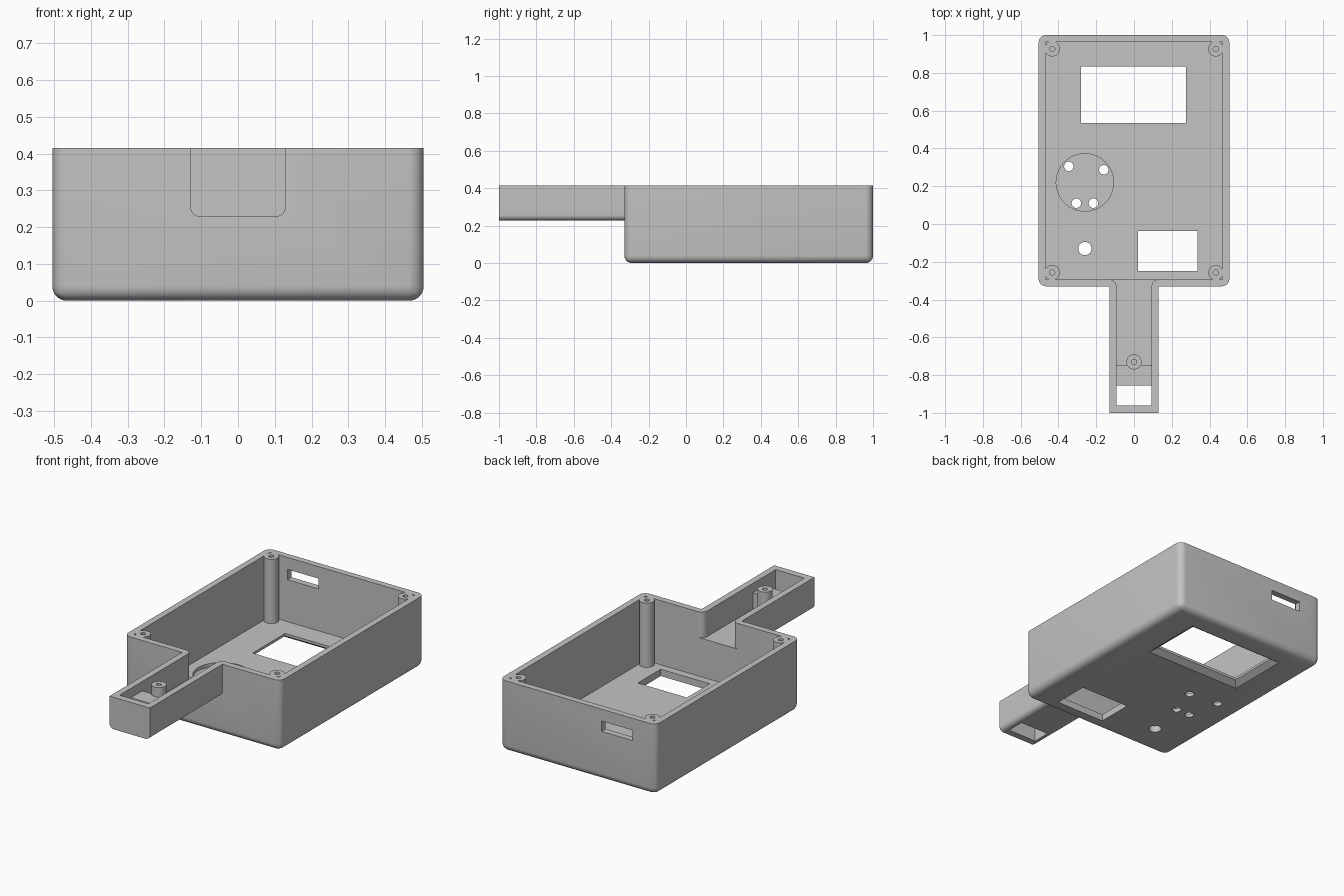
import bpy
import bmesh
from math import cos, sin, pi

if "Cube" in bpy.data.objects:
    bpy.data.objects.remove(bpy.data.objects["Cube"], do_unlink=True)

RIM = 0.415      # height of the open rim
WALL = 0.037     # wall thickness
FLOOR = 0.04     # floor thickness
GRIP_Z = 0.228   # underside of the handle

grey = bpy.data.materials.new("plain grey")
grey.use_nodes = True
grey.diffuse_color = (0.55, 0.55, 0.55, 1)
grey.node_tree.nodes["Principled BSDF"].inputs["Base Color"].default_value = (0.55, 0.55, 0.55, 1)


def finish(name, bm):
    bmesh.ops.recalc_face_normals(bm, faces=bm.faces)
    mesh = bpy.data.meshes.new(name)
    bm.to_mesh(mesh)
    bm.free()
    mesh.materials.append(grey)
    ob = bpy.data.objects.new(name, mesh)
    bpy.context.collection.objects.link(ob)
    return ob


def prism(name, outline, z0, z1, grow=None, round_rule=None, radius=0.0):
    """Extrude an outline; grow widens the bottom, round_rule picks edges to round."""
    bm = bmesh.new()
    top = [bm.verts.new((x, y, z1)) for x, y in outline]
    low = [bm.verts.new((x, y, z0)) for x, y in (grow or outline)]
    bm.faces.new(top)
    bm.faces.new(low[::-1])
    n = len(top)
    for i in range(n):
        j = (i + 1) % n
        bm.faces.new((top[i], low[i], low[j], top[j]))
    if round_rule:
        edges = [e for e in bm.edges if round_rule(*(v.co for v in e.verts))]
        bmesh.ops.bevel(bm, geom=edges, offset=radius, segments=8,
                        affect='EDGES', profile=0.5)
    return finish(name, bm)


def rect(x0, x1, y0, y1):
    return [(x0, y0), (x1, y0), (x1, y1), (x0, y1)]


def circle(x, y, r, n=40):
    return [(x + r * cos(2 * pi * i / n), y + r * sin(2 * pi * i / n)) for i in range(n)]


def combine(target, tool, operation):
    mod = target.modifiers.new(operation.lower(), 'BOOLEAN')
    mod.operation = operation
    mod.solver = 'EXACT'
    mod.object = tool
    bpy.context.view_layer.objects.active = target
    bpy.ops.object.modifier_apply(modifier=mod.name)
    bpy.data.objects.remove(tool, do_unlink=True)


def add(tool):
    combine(body, tool, 'UNION')


def cut(tool):
    combine(body, tool, 'DIFFERENCE')


# Main case with rounded uprights and rounded bottom rim
body = prism("enclosure", rect(-0.505, 0.505, -0.33, 1), 0, RIM, radius=0.04,
             round_rule=lambda a, b: min(a.z, b.z) < 0.01)

# Handle with rounded lower long edges
add(prism("handle", rect(-0.13, 0.13, -1, -0.31), GRIP_Z, RIM, radius=0.028,
          round_rule=lambda a, b: max(a.z, b.z) < GRIP_Z + 0.01 and abs(a.x - b.x) < 0.01))

# Case cavity
inner = 0.505 - WALL
cut(prism("cavity", rect(-inner, inner, -0.33 + WALL, 1 - WALL), FLOOR, 0.6))

# Handle channel, its mouth rounded where it opens into the case
half = 0.13 - WALL
mouth = [(0.13 - WALL * cos(t), -0.33 + WALL * sin(t))
         for t in (pi / 2 * i / 8 for i in range(9))]
side = [(half, -0.96)] + mouth + [(0.13, -0.2)]
cut(prism("channel", side + [(-x, y) for x, y in reversed(side)], GRIP_Z + WALL, 0.6))

# Raised block in the handle, and the opening beyond it
add(prism("handle_block", rect(-half - 0.01, half + 0.01, -0.855, -0.75), GRIP_Z + 0.015, 0.36))
cut(prism("handle_opening", rect(-half, half, -0.96, -0.855), 0.1, 0.6))

# Screw posts with pilot holes
posts = [(sx * 0.433, y, 0.02, 0.1) for sx in (-1, 1) for y in (-0.257, 0.927)]
posts.append((0, -0.73, 0.25, 0.3))
for x, y, base, _ in posts:
    add(prism("screw_post", circle(x, y, 0.04), base, RIM))
for x, y, _, depth in posts:
    cut(prism("pilot_hole", circle(x, y, 0.014, 24), depth, 0.6))

# Screen window, chamfered on the outside
cut(prism("screen_window", rect(-0.28, 0.275, 0.535, 0.835), -0.1, 0.1))
flare = 0.07
cut(prism("screen_chamfer", rect(-0.28, 0.275, 0.535, 0.835), -0.025, 0.025,
          grow=rect(-0.28 - flare, 0.275 + flare, 0.535 - flare, 0.835 + flare)))

# Keypad window
cut(prism("keypad_window", rect(0.02, 0.337, -0.248, -0.037), -0.1, 0.1))

# Speaker recess, sound holes and button hole
cut(prism("speaker_recess", circle(-0.26, 0.22, 0.152, 64), 0.02, 0.1))
for x, y, r in ((-0.345, 0.305, 0.025), (-0.16, 0.287, 0.025), (-0.305, 0.11, 0.025),
                (-0.215, 0.11, 0.025), (-0.26, -0.13, 0.035)):
    cut(prism("round_hole", circle(x, y, r, 32), -0.1, 0.1))

# Cable slot through the back wall
cut(prism("cable_slot", rect(-0.355, -0.155, 0.9, 1.1), 0.285, 0.345))

# Smooth the rounded surfaces, keep the rest crisp
for ob in bpy.context.selected_objects:
    ob.select_set(False)
body.select_set(True)
bpy.context.view_layer.objects.active = body
bpy.ops.object.shade_smooth_by_angle(angle=pi / 6)
